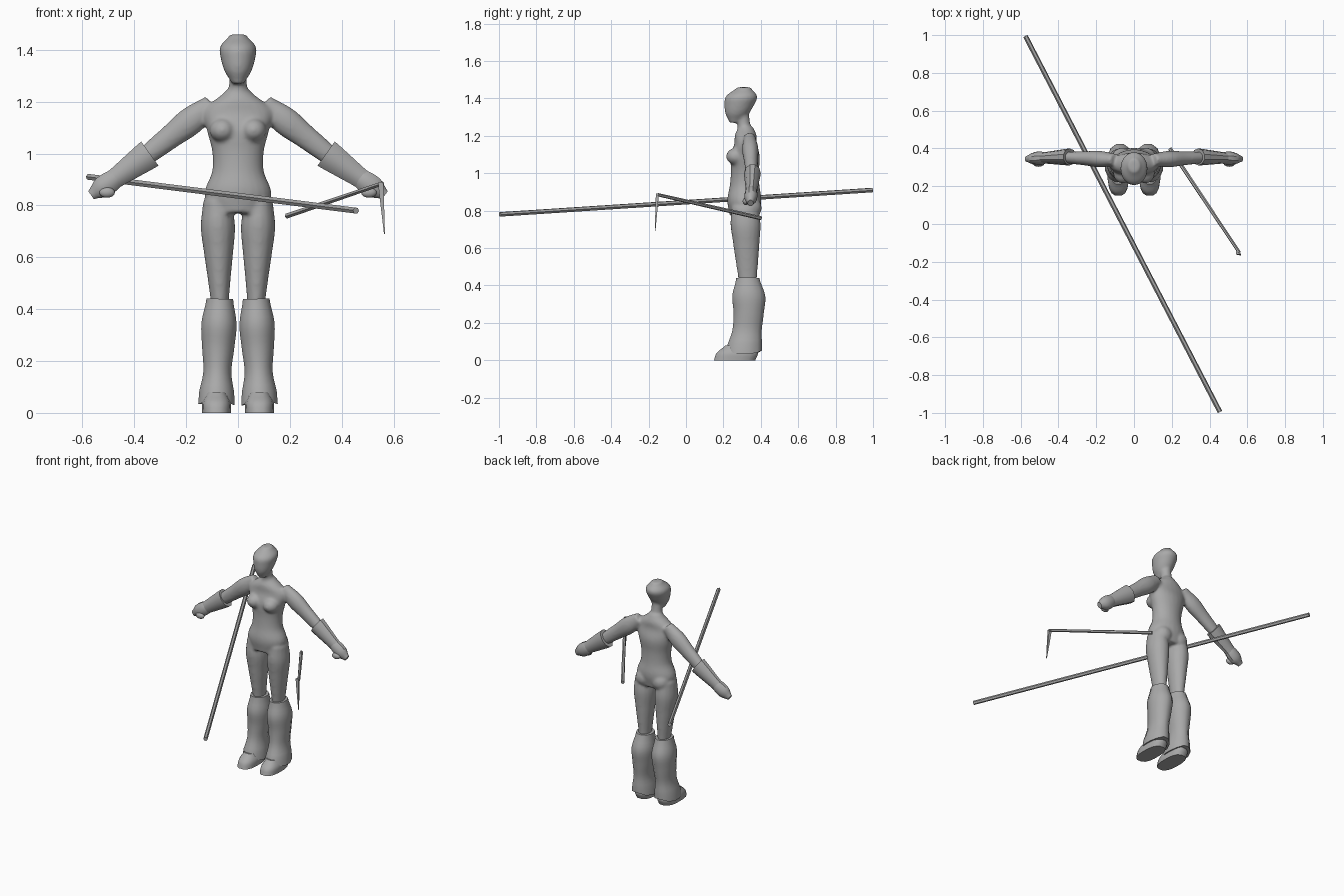
import bpy, bmesh, math
from mathutils import Vector, Matrix

cube = bpy.data.objects.get("Cube")
if cube:
    bpy.data.objects.remove(cube, do_unlink=True)

grey = bpy.data.materials.new("plain grey")
grey.use_nodes = True
tone = (0.4, 0.4, 0.4, 1)
grey.diffuse_color = tone
grey.node_tree.nodes["Principled BSDF"].inputs["Base Color"].default_value = tone


def sample(values, t):
    """Smooth curve through evenly spaced values, t running from start to end."""
    last = len(values) - 1
    place = t * last
    i = min(int(place), max(last - 1, 0))
    f = place - i
    before, here, there, after = (values[min(max(k, 0), last)] for k in range(i - 1, i + 3))
    pull_in, pull_out = (there - before) / 2, (after - here) / 2
    rise = there - here
    return here + f * (pull_in + f * (3 * rise - 2 * pull_in - pull_out
                                      + f * (pull_in + pull_out - 2 * rise)))


def loft(bm, start, end, widths, depth=(1,), sides=16, power=2, mirror=1, bow=0, drop=0):
    """Tapered tube: half widths spaced along the axis, depth as a share of the width."""
    start, end = Vector(start), Vector(end)
    axis = (end - start).normalized()
    front = Vector((0, 1, 0))
    across = front.cross(axis).normalized()
    deep = front if abs(axis.y) < 0.5 else axis.cross(across)
    steps = 4 * (len(widths) - 1)
    loops = []
    for n in range(steps + 1):
        t = n / steps
        centre = start.lerp(end, t) + front * bow * math.sin(math.pi * t)
        a = sample(widths, t)
        b = a * sample(depth, t)
        loop = []
        for i in range(sides):
            turn = math.tau * (i + 0.5) / sides
            c, s = math.cos(turn), math.sin(turn)
            cx = math.copysign(abs(c) ** (2 / power), c)
            sy = math.copysign(abs(s) ** (2 / power), s)
            p = centre + across * a * cx + deep * b * sy
            if n == 0:
                p.z -= drop * abs(c)
            p.x *= mirror
            loop.append(bm.verts.new(p))
        loops.append(loop)
    for low, high in zip(loops, loops[1:]):
        for i in range(sides):
            j = (i + 1) % sides
            bm.faces.new((low[i], low[j], high[j], high[i]))
    bm.faces.new(loops[0])
    bm.faces.new(loops[-1])


def ball(bm, centre, size):
    place = Matrix.Translation(centre) @ Matrix.Diagonal((*size, 1))
    bmesh.ops.create_uvsphere(bm, u_segments=20, v_segments=14, radius=1, matrix=place)


def finish(name, bm, angle=40):
    bmesh.ops.recalc_face_normals(bm, faces=bm.faces)
    mesh = bpy.data.meshes.new(name)
    bm.to_mesh(mesh)
    bm.free()
    mesh.materials.append(grey)
    ob = bpy.data.objects.new(name, mesh)
    bpy.context.collection.objects.link(ob)
    bpy.ops.object.select_all(action="DESELECT")
    ob.select_set(True)
    bpy.context.view_layer.objects.active = ob
    bpy.ops.object.shade_smooth_by_angle(angle=math.radians(angle))
    return ob


# Body: torso, neck and head
body = bmesh.new()
loft(body, (0, 0.31, 0.77), (0, 0.32, 1.25),
     widths=(0.11, 0.13, 0.1, 0.1, 0.12, 0.13, 0.04),
     depth=(0.7, 0.7, 0.8, 0.75, 0.65, 0.45, 0.9), sides=24)
loft(body, (0, 0.32, 1.18), (0, 0.3, 1.34), widths=(0.05, 0.035, 0.035))
loft(body, (0, 0.26, 1.27), (0, 0.31, 1.46),
     widths=(0.025, 0.052, 0.066, 0.07, 0.03), depth=(1.2,), sides=24)
ball(body, (0, 0.23, 1.34), (0.01, 0.015, 0.02))

# Body: limbs, bust and seat on both sides
for side in (1, -1):
    loft(body, (0.07, 0.33, 0.42), (0.08, 0.315, 0.82),
         widths=(0.035, 0.045, 0.057, 0.067, 0.055), depth=(1.4, 1.3, 1.2, 1.3), mirror=side)
    loft(body, (0.1, 0.34, 1.19), (0.42, 0.355, 0.94),
         widths=(0.04, 0.055, 0.047, 0.04, 0.03), depth=(0.8,), mirror=side)
    ball(body, (0.06 * side, 0.27, 1.09), (0.05, 0.056, 0.046))
    ball(body, (0.06 * side, 0.345, 0.815), (0.06, 0.06, 0.06))

# Fuse the overlapping forms into one soft skin
skin = finish("body", body)
remesh = skin.modifiers.new("fuse", "REMESH")
remesh.mode = "VOXEL"
remesh.voxel_size = 0.008
remesh.use_smooth_shade = True
soften = skin.modifiers.new("soften", "SMOOTH")
soften.iterations = 8

# Flared boots, shoes, gauntlets and hands
pairs = {
    "boot": dict(start=(0.083, 0.31, 0.06), end=(0.07, 0.33, 0.44),
                 widths=(0.073, 0.056, 0.064, 0.07, 0.053), depth=(1.35, 1.45, 1.3, 1.3, 1.2),
                 sides=12, bow=0.015, drop=0.03),
    "shoe": dict(start=(0.083, 0.26, 0), end=(0.083, 0.29, 0.08),
                 widths=(0.056, 0.056, 0.04), depth=(2,), power=2.6),
    "gauntlet": dict(start=(0.34, 0.355, 1), end=(0.48, 0.35, 0.9),
                     widths=(0.06, 0.05, 0.04), depth=(0.75,), sides=10),
    "hand": dict(start=(0.45, 0.35, 0.92), end=(0.567, 0.345, 0.84),
                 widths=(0.03, 0.043, 0.042, 0.02), depth=(0.8,), sides=10),
}
for side, word in ((1, "left"), (-1, "right")):
    for part, shape in pairs.items():
        bm = bmesh.new()
        loft(bm, mirror=side, **shape)
        if part == "hand":      # thumb
            ball(bm, (0.505 * side, 0.32, 0.85), (0.03, 0.017, 0.02))
        finish(f"{word}_{part}", bm)

# Long staff, and a short pick with a tapering blade
rods = {
    "staff": dict(start=(-0.575, 0.995, 0.91), end=(0.455, -0.995, 0.78),
                  widths=(0.013, 0.013), sides=6),
    "pick_handle": dict(start=(0.19, 0.4, 0.76), end=(0.557, -0.15, 0.885),
                        widths=(0.011, 0.009), sides=6),
    "pick_blade": dict(start=(0.565, -0.165, 0.69), end=(0.55, -0.153, 0.89),
                       widths=(0.003, 0.009, 0.014), depth=(0.8,), sides=4),
}
for name, shape in rods.items():
    bm = bmesh.new()
    loft(bm, **shape)
    finish(name, bm, angle=30)
